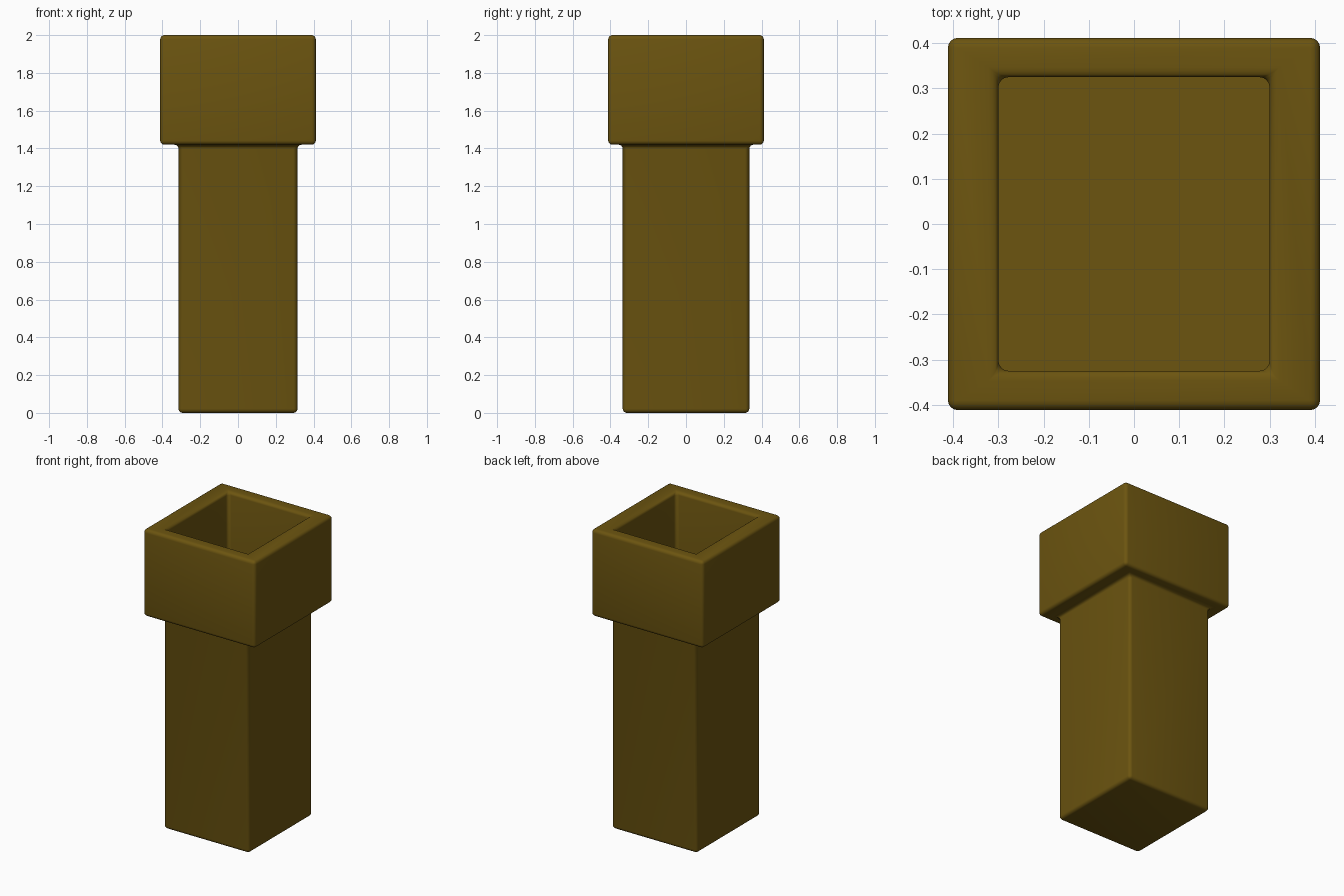
import bpy
import bmesh
import math

default = bpy.data.objects.get("Cube")
if default:
    bpy.data.objects.remove(default, do_unlink=True)

# Brown material
brown = bpy.data.materials.new("dark_brown")
brown.use_nodes = True
colour = (0.15, 0.09, 0.005, 1)
brown.diffuse_color = colour
brown.node_tree.nodes["Principled BSDF"].inputs["Base Color"].default_value = colour

# Rectangular cross-sections (half x, half y, z): shaft, wide collar, recess
SECTIONS = [
    (0.315, 0.335, 0.0), (0.315, 0.335, 1.42),
    (0.412, 0.412, 1.42), (0.412, 0.412, 2.0),
    (0.30, 0.325, 2.0), (0.30, 0.325, 1.42),
]
bm = bmesh.new()
rings = [[bm.verts.new((sx * hx, sy * hy, z))
          for sx, sy in ((-1, -1), (1, -1), (1, 1), (-1, 1))]
         for hx, hy, z in SECTIONS]
for low, high in zip(rings, rings[1:]):
    for i in range(4):
        j = (i + 1) % 4
        bm.faces.new((low[i], low[j], high[j], high[i]))
bm.faces.new(rings[0][::-1])
floor = bm.faces.new(rings[-1])
bmesh.ops.recalc_face_normals(bm, faces=bm.faces[:])

# Round every corner except the floor of the recess
edges = [e for e in bm.edges
         if e.calc_face_angle(0) > math.radians(30) and floor not in e.link_faces]
bmesh.ops.bevel(bm, geom=edges, offset=0.022, offset_type='OFFSET', segments=4,
                profile=0.5, affect='EDGES', clamp_overlap=True)

mesh = bpy.data.meshes.new("hollow_topped_post")
bm.to_mesh(mesh)
bm.free()
mesh.materials.append(brown)
post = bpy.data.objects.new("hollow_topped_post", mesh)
bpy.context.collection.objects.link(post)

# Smooth rounded edges, crisp recess floor
bpy.ops.object.select_all(action='DESELECT')
post.select_set(True)
bpy.context.view_layer.objects.active = post
bpy.ops.object.shade_smooth_by_angle(angle=math.radians(40))
